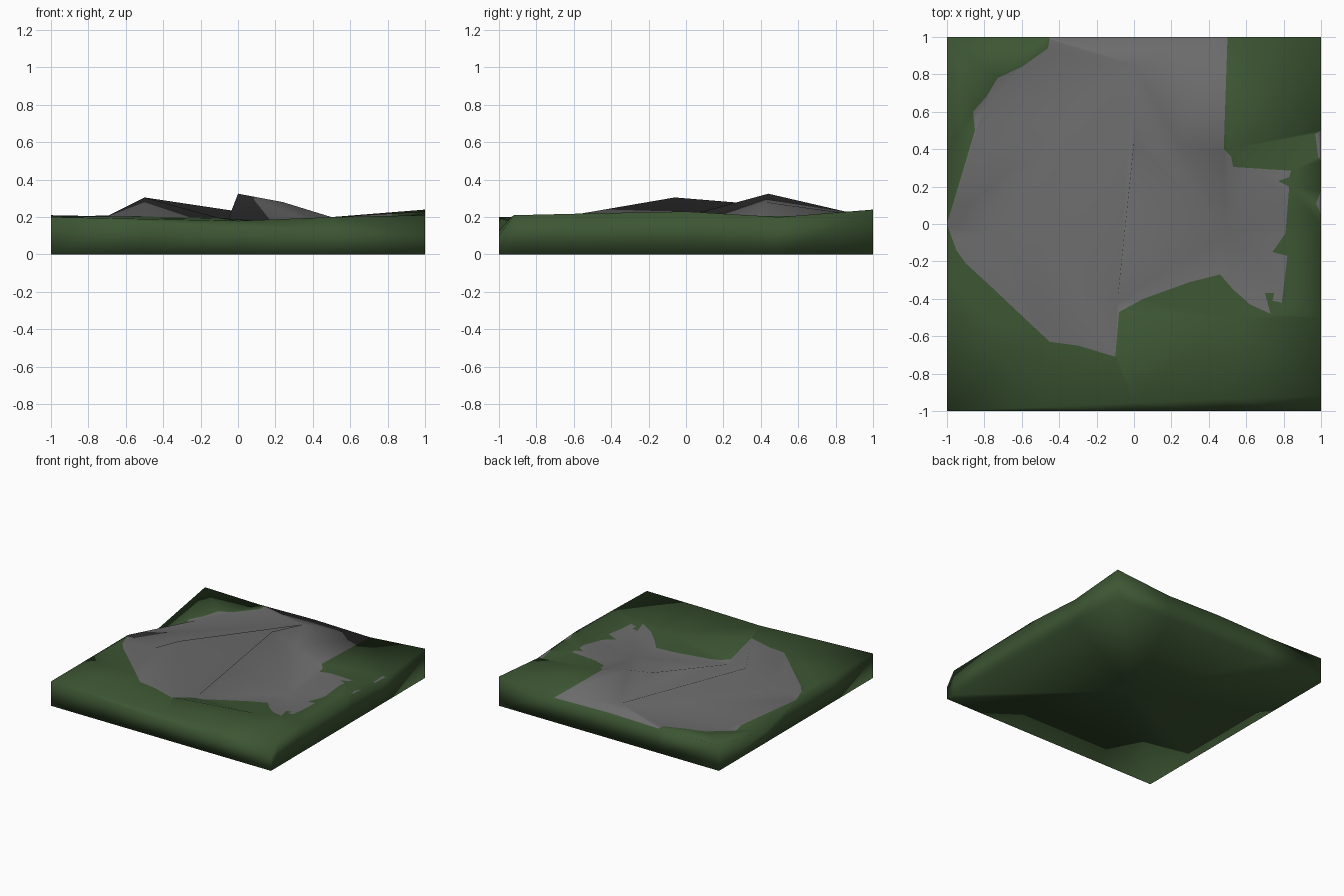
import bpy, bmesh
from mathutils import Vector
from mathutils.geometry import delaunay_2d_cdt

if "Cube" in bpy.data.objects:
    bpy.data.objects.remove(bpy.data.objects["Cube"])


def material(name, rgb):
    m = bpy.data.materials.new(name)
    m.diffuse_color = (*rgb, 1)
    m.use_nodes = True
    m.node_tree.nodes["Principled BSDF"].inputs["Base Color"].default_value = m.diffuse_color
    return m


# Landmarks of the terrain: peaks, ridge ends, valley and low ground
marks = {
    "west_peak": (-.5, -.06, .305), "west_foot": (-.7, -.08, .205),
    "south_foot": (-.1, -.7, .195), "valley": (-.09, -.42, .09),
    "east_peak": (0, .44, .325), "shoulder": (.24, .425, .28),
    "east_foot": (.5, .4, .20), "saddle": (0, .85, .23),
    "west_edge": (-1, 0, .20), "west_dip": (-1, .38, .10),
    "back_hollow": (-.8, .62, .14), "east_hollow": (.5, -.05, .13),
    "south_hollow": (.5, -.5, .15), "front_left": (-.5, -.55, .205),
}
ridges = [("west_peak", "saddle"), ("west_peak", "west_foot"),
          ("west_peak", "south_foot"), ("west_peak", "valley"),
          ("south_foot", "valley"), ("east_peak", "saddle"),
          ("east_peak", "valley"), ("saddle", "valley"),
          ("east_peak", "shoulder"), ("shoulder", "east_foot"),
          ("west_edge", "saddle"), ("west_foot", "west_edge"),
          ("east_hollow", "valley"), ("east_hollow", "east_foot")]

# Rim of the tile and the lip set back from its front edge
rim = [(-1, -.5, .20), (-1, 1, .21), (-.5, 1, .20), (0, 1, .21), (.5, 1, .20),
       (1, 1, .24), (1, .5, .20), (1, 0, .23), (1, -.5, .22), (1, -.92, .21),
       (.5, -.935, .20), (0, -.955, .18), (-.5, -.98, .19)]
rim += [(-1 + .5 * i, -1, .2 - .025 * i) for i in range(5)]

names = list(marks)
pts = [Vector(p) for p in list(marks.values()) + rim]
heads = [p.xy for p in pts]
links = [(names.index(a), names.index(b)) for a, b in ridges]
lip = len(names) + 9
links += [(lip + i, lip + i + 1) for i in range(3)]
bv, be, bf, bo = delaunay_2d_cdt(heads, links, [], 0, 1e-5)[:4]
base = [Vector((v.x, v.y, pts[o[0]].z if o else .2)) for v, o in zip(bv, bo)]


def height(p):
    """Height of the facetted terrain at p."""
    best, z = -9, 0
    for f in bf:
        a, b, c = (base[i] for i in f)
        d = (b.xy - a.xy).cross(c.xy - a.xy)
        if abs(d) < 1e-7:
            continue
        u = (p - a.xy).cross(c.xy - a.xy) / d
        v = (b.xy - a.xy).cross(p - a.xy) / d
        w = min(u, v, 1 - u - v)
        if w > best:
            best, z = w, a.z + u * (b.z - a.z) + v * (c.z - a.z)
    return z


# Outlines of the bare rock, seen from above
rock = [
    [(-.45, 1), (.5, 1), (.48, .4), (.52, .36), (.53, .305), (.84, .285),
     (.83, .25), (.77, .23), (.83, .2), (.81, -.05), (.74, -.15), (.82, -.17),
     (.79, -.42), (.74, -.41), (.75, -.37), (.7, -.37), (.73, -.48),
     (.62, -.43), (.53, -.35), (.46, -.27), (.3, -.31), (.05, -.4),
     (-.08, -.47), (-.1, -.71), (-.2, -.68), (-.3, -.65), (-.45, -.63),
     (-.6, -.49), (-.78, -.32), (-.9, -.21), (-.95, -.14), (-1, 0),
     (-.85, .5), (-.86, .6), (-.79, .68), (-.73, .78), (-.6, .84), (-.46, .94)],
    [(1, .5), (.97, .48), (.985, .36), (1, .34)],
    [(1, .18), (.975, .11), (1, .05)],
]


def inside(p, poly):
    hit = False
    for (x1, y1), (x2, y2) in zip(poly, poly[1:] + poly[:1]):
        if (y1 > p.y) != (y2 > p.y) and p.x < x1 + (p.y - y1) * (x2 - x1) / (y2 - y1):
            hit = not hit
    return hit


# Cut the rock outlines into the terrain
flat, cuts = [v.copy() for v in bv], [tuple(e) for e in be]
for poly in rock:
    n, k = len(flat), len(poly)
    flat += [Vector(p) for p in poly]
    cuts += [(n + i, n + (i + 1) % k) for i in range(k)]
tv, _, tf = delaunay_2d_cdt(flat, cuts, [], 0, 1e-4)[:3]

bm = bmesh.new()
verts = [bm.verts.new((v.x, v.y, height(v))) for v in tv]
for f in tf:
    face = bm.faces.new([verts[i] for i in f])
    c = face.calc_center_median().xy
    face.material_index = int(any(inside(c, poly) for poly in rock))

# Side walls and underside
edges = [e for e in bm.edges if e.is_boundary]
out = bmesh.ops.extrude_edge_only(bm, edges=edges)["geom"]
foot = [g for g in out if isinstance(g, bmesh.types.BMVert)]
for v in foot:
    v.co.z = 0
centre = bm.verts.new((0, 0, 0))
for e in [g for g in out if isinstance(g, bmesh.types.BMEdge)]:
    if e.is_boundary and all(v.co.z == 0 for v in e.verts):
        bm.faces.new((*e.verts, centre))
for f in bm.faces:
    f.smooth = True
    if any(v.co.z == 0 for v in f.verts):
        f.material_index = 0
bmesh.ops.recalc_face_normals(bm, faces=bm.faces)

mesh = bpy.data.meshes.new("terrain_tile")
bm.to_mesh(mesh)
bm.free()
mesh.materials.append(material("grass green", (.046, .092, .033)))
mesh.materials.append(material("rock grey", (.15, .15, .15)))
tile = bpy.data.objects.new("terrain_tile", mesh)
bpy.context.collection.objects.link(tile)
